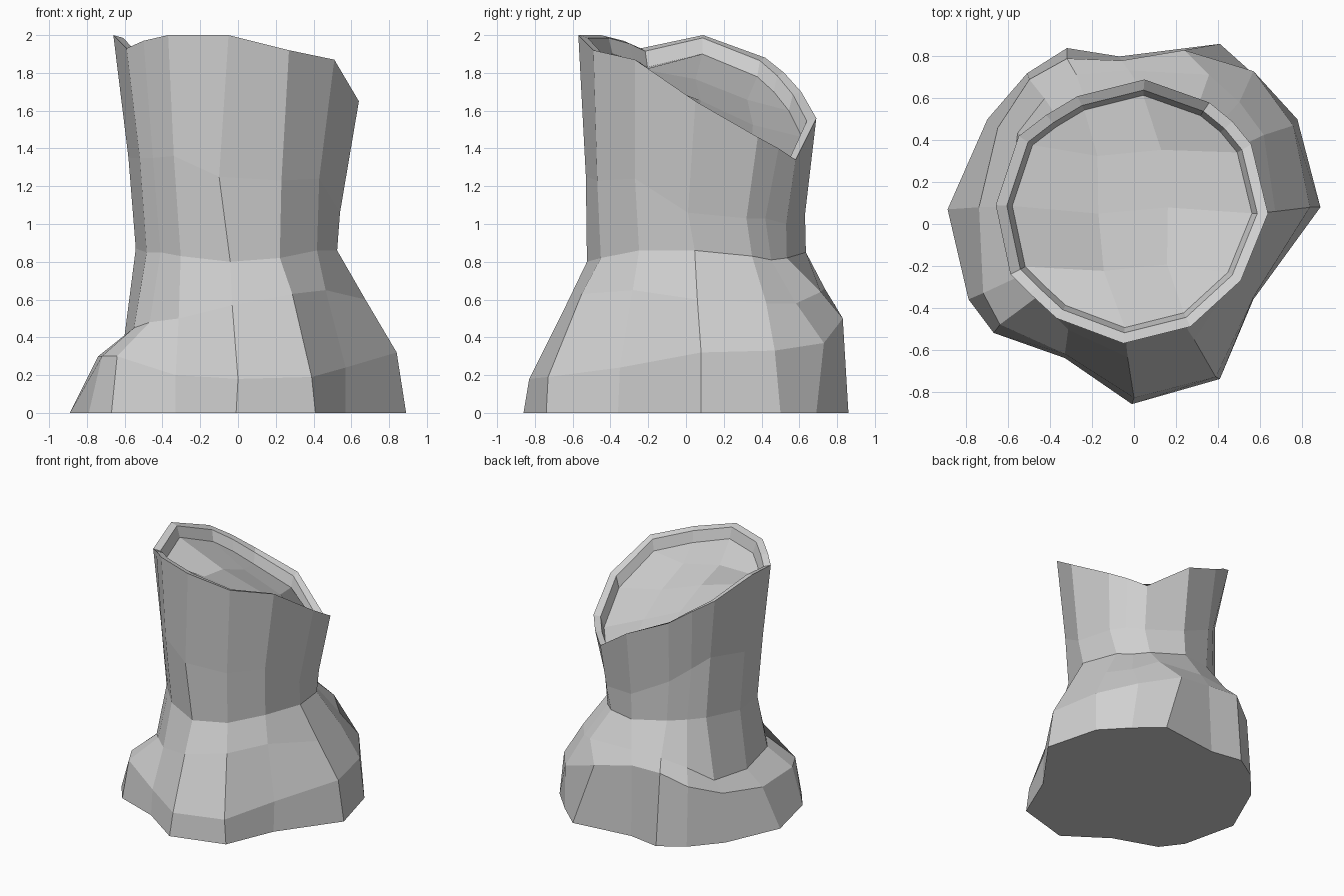
import bpy
import bmesh
from mathutils import Vector

default_cube = bpy.data.objects.get("Cube")
if default_cube:
    bpy.data.objects.remove(default_cube, do_unlink=True)


def make_material(name, value):
    material = bpy.data.materials.new(name)
    color = (value, value, value, 1)
    material.diffuse_color = color
    material.use_nodes = True
    material.node_tree.nodes["Principled BSDF"].inputs["Base Color"].default_value = color
    return material


def points(*rows):
    return [Vector(row) for row in rows]


# Broken upper rim, one point per column, counterclockwise from +x
rim = points(
    (.64, .05, 1.65), (.56, .38, 1.46), (.47, .49, 1.4), (.36, .58, 1.34),
    (.05, .69, 1.56), (-.27, .61, 1.7), (-.42, .52, 1.8), (-.55, .42, 1.88),
    (-.66, .09, 2), (-.59, -.24, 1.93), (-.5, -.33, 1.97), (-.37, -.45, 2),
    (-.05, -.57, 2), (.27, -.49, 1.92), (.51, -.27, 1.87))

# Bend in the trunk halfway up, dented on the back
bend = points(
    (.54, .01, 1.06), (.5, .32, 1.03), (.43, .42, 1.03), (.34, .53, 1),
    (.05, .63, 1.05), (-.24, .56, 1.2), (-.37, .46, 1.3), (-.47, .36, 1.38),
    (-.58, .08, 1.35), (-.52, -.24, 1.35), (-.45, -.33, 1.35), (-.34, -.44, 1.36),
    (-.1, -.53, 1.25), (.23, -.47, 1.23), (.43, -.27, 1.24))

# Top edge of the roots
shoulder = points(
    (.84, .08, .32), (.76, .47, .33), (.57, .73, .37), (.24, .83, .5),
    (-.06, .78, .56), (-.32, .79, .57), (-.5, .69, .47), (-.65, .46, .37),
    (-.74, .08, .3), (-.72, -.33, .3), (-.64, -.48, .3), (-.33, -.62, .2),
    (0, -.83, .18), (.39, -.73, .19), (.57, -.35, .24))

# Root outline on the ground
ground = points(*((x, y, 0) for x, y in (
    (.89, .08), (.78, .5), (.6, .69), (.41, .86), (-.07, .8), (-.32, .84),
    (-.51, .72), (-.7, .5), (-.89, .07), (-.79, -.36), (-.67, -.52),
    (-.33, -.64), (-.01, -.86), (.41, -.74), (.57, -.36))))

# Waist height, slightly wavy
waist_height = (.86, .83, .81, .82, .85, .88, .89, .9, .87, .85, .85, .83, .8, .82, .86)

# Crease above the roots: reach from the waist to the ground outline, and height
crease_reach = (.41, .5, .55, .55, .6, .54, .5, .42, .17, .22, .22, .4, .33, .35, .3)
crease_height = (.6, .58, .58, .64, .66, .65, .57, .44, .41, .45, .48, .5, .57, .63, .65)


def waist_ring():
    """Narrow ring shaped like the rim."""
    return points(*((p.x * .82, p.y * .92, z) for p, z in zip(rim, waist_height)))


def crease_ring(inner):
    """Ring between the waist and the ground outline."""
    ring = [a.lerp(b, t) for a, b, t in zip(inner, ground, crease_reach)]
    for p, z in zip(ring, crease_height):
        p.z = z
    return ring


def inset_ring(scale, drop):
    """Copy of the rim pulled inwards and lowered."""
    return points(*((p.x * scale, p.y * scale + (1 - scale) * .06, p.z - drop)
                    for p in rim))


waist = waist_ring()
rings = [
    ground,
    shoulder,
    crease_ring(waist),
    waist,
    bend,
    rim,
    inset_ring(.92, .015),
    inset_ring(.88, .1),
]

# Skin the rings and close the underside
bm = bmesh.new()
loops = [[bm.verts.new(p) for p in ring] for ring in rings]
count = len(rim)
for low, high in zip(loops, loops[1:]):
    for i in range(count):
        j = (i + 1) % count
        bm.faces.new((low[i], low[j], high[j], high[i]))
bm.faces.new(list(reversed(loops[0])))

# Fill the sunken top with a gently saddled grid
top = loops[-1]
left, right = top[7:10], (top[1], top[0], top[14])
back, front = (top[5], top[4]), (top[12], top[13])
grid = []
for r, (a, b) in enumerate(zip(left, right)):
    row = [a]
    for c in range(2):
        along = a.co.lerp(b.co, (c + 1) / 3)
        across = back[c].co.lerp(front[c].co, (r + 1) / 4)
        row.append(bm.verts.new((along + across) / 2))
    grid.append(row + [b])
for upper, lower in zip(grid, grid[1:]):
    for c in range(3):
        bm.faces.new((upper[c], lower[c], lower[c + 1], upper[c + 1]))
first, last = grid[0], grid[-1]
bm.faces.new((first[0], first[1], back[0], top[6]))
bm.faces.new((first[1], first[2], back[1], back[0]))
bm.faces.new((first[2], first[3], top[2], top[3], back[1]))
bm.faces.new((last[0], top[10], top[11], front[0], last[1]))
bm.faces.new((last[1], front[0], front[1], last[2]))
bm.faces.new((last[2], front[1], last[3]))
bmesh.ops.recalc_face_normals(bm, faces=bm.faces)

mesh = bpy.data.meshes.new("tree_stump")
bm.to_mesh(mesh)
bm.free()
mesh.materials.append(make_material("pale grey", .63))
stump = bpy.data.objects.new("tree_stump", mesh)
bpy.context.collection.objects.link(stump)
